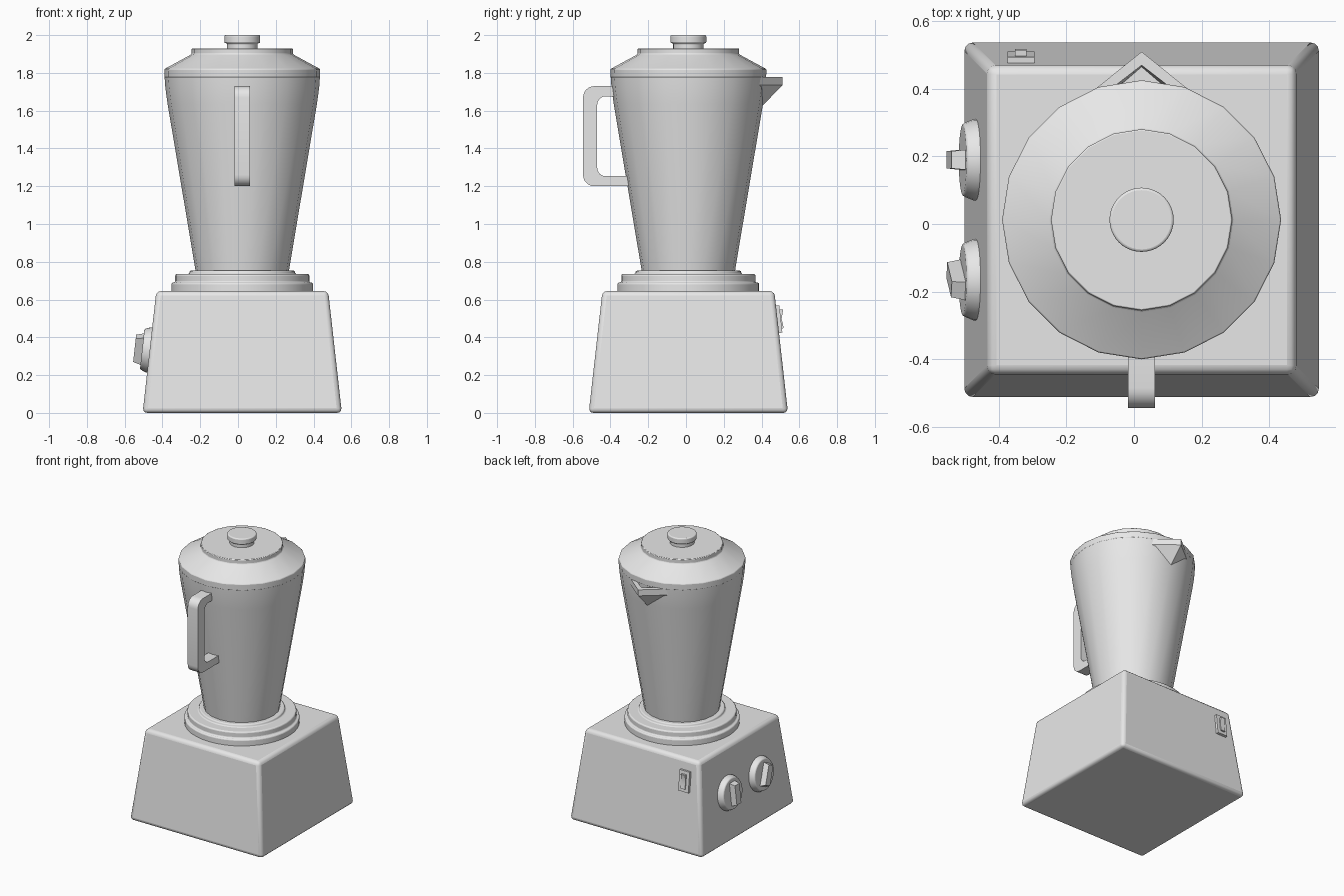
import bpy
import bmesh
from math import sin, cos, pi, atan2, radians
from mathutils import Matrix, Vector

if "Cube" in bpy.data.objects:
    bpy.data.objects.remove(bpy.data.objects["Cube"])

CX, CY = 0.0225, 0.0125            # axis of base and jug
BASE_H, BOTTOM, TOP = 0.645, 0.5275, 0.455
TILT = atan2(BOTTOM - TOP, BASE_H)  # lean of the base walls

grey = bpy.data.materials.new("light_grey")
grey.use_nodes = True
grey.diffuse_color = (0.8, 0.8, 0.8, 1)
grey.node_tree.nodes["Principled BSDF"].inputs["Base Color"].default_value = (0.8, 0.8, 0.8, 1)


def finish(name, bm, matrix=Matrix(), bevel=0, segments=3):
    """Turn a bmesh into a bevelled, shaded object."""
    bmesh.ops.recalc_face_normals(bm, faces=bm.faces)
    mesh = bpy.data.meshes.new(name)
    bm.to_mesh(mesh)
    bm.free()
    mesh.materials.append(grey)
    ob = bpy.data.objects.new(name, mesh)
    bpy.context.collection.objects.link(ob)
    ob.matrix_world = matrix
    if bevel:
        mod = ob.modifiers.new("Bevel", "BEVEL")
        mod.width, mod.segments = bevel, segments
        mod.limit_method, mod.angle_limit = "ANGLE", radians(30)
    bpy.ops.object.select_all(action="DESELECT")
    ob.select_set(True)
    bpy.context.view_layer.objects.active = ob
    bpy.ops.object.shade_smooth_by_angle(angle=radians(30))
    return ob


def lathe(name, profile, sides, matrix=Matrix.Translation((CX, CY, 0)), **kw):
    """Closed solid turned from (radius, height) points."""
    bm = bmesh.new()
    rings = [[bm.verts.new((r * cos(2 * pi * i / sides), r * sin(2 * pi * i / sides), z))
              for i in range(sides)] for r, z in profile]
    for a, b in zip(rings, rings[1:]):
        for i in range(sides):
            j = (i + 1) % sides
            bm.faces.new((a[i], a[j], b[j], b[i]))
    bm.faces.new(rings[0])
    bm.faces.new(rings[-1])
    return finish(name, bm, matrix, **kw)


def prism(name, outline, width, matrix=Matrix(), **kw):
    """Outline in local y, z, extruded evenly along x."""
    bm = bmesh.new()
    face = bm.faces.new([bm.verts.new((-width / 2, y, z)) for y, z in outline])
    new = bmesh.ops.extrude_face_region(bm, geom=[face])["geom"]
    bmesh.ops.translate(bm, vec=(width, 0, 0),
                        verts=[v for v in new if isinstance(v, bmesh.types.BMVert)])
    return finish(name, bm, matrix, **kw)


def block(name, size, top, matrix, **kw):
    """Tapered block resting on local z = 0: size (x, y, z), top scale."""
    bm = bmesh.new()
    bmesh.ops.create_cube(bm, size=1)
    for v in bm.verts:
        s = top if v.co.z > 0 else 1
        v.co = (v.co.x * size[0] * s, v.co.y * size[1] * s, (v.co.z + 0.5) * size[2])
    return finish(name, bm, matrix, **kw)


def wall_frame(side, offset, height):
    """Frame on a leaning wall: local y up the wall, local z outward."""
    out = Vector(side)
    along = Vector((0, 0, 1)).cross(out)
    reach = BOTTOM - (BOTTOM - TOP) * height / BASE_H
    normal = out * cos(TILT) + Vector((0, 0, sin(TILT)))
    up = Vector((0, 0, cos(TILT))) - out * sin(TILT)
    m = Matrix((along, up, normal)).transposed().to_4x4()
    spot = Vector((CX, CY, height)) + out * reach + along * offset
    return Matrix.Translation(spot) @ m


# Motor housing
block("base", (2 * BOTTOM, 2 * BOTTOM, BASE_H), TOP / BOTTOM,
      Matrix.Translation((CX, CY, 0)), bevel=0.025)

# Stepped collar under the jug
lathe("collar", [(0.375, 0.63), (0.375, 0.69), (0.355, 0.69), (0.355, 0.735),
                 (0.28, 0.735), (0.28, 0.753), (0.2, 0.753)], 40, bevel=0.012)

# Jug, lid and lid knob
lathe("jug", [(0.243, 0.72), (0.25, 0.77), (0.395, 1.634), (0.407, 1.72), (0.412, 1.79)], 20)
lathe("lid", [(0.412, 1.775), (0.413, 1.82), (0.275, 1.895), (0.268, 1.9),
              (0.268, 1.93)], 20, bevel=0.004, segments=2)
lathe("lid_knob", [(0.08, 1.92), (0.08, 1.957), (0.095, 1.957), (0.095, 2.0)],
      40, bevel=0.012)


# Handle: rounded C shape on the front of the jug
def corner(y, z, r, start, end):
    return [(y + r * cos(radians(start + (end - start) * i / 6)),
             z + r * sin(radians(start + (end - start) * i / 6))) for i in range(7)]


handle = [(-0.36, 1.73)] + corner(-0.485, 1.67, 0.06, 90, 180)
handle += corner(-0.485, 1.26, 0.06, 180, 270) + [(-0.28, 1.2), (-0.28, 1.253)]
handle += corner(-0.425, 1.298, 0.045, 270, 180) + corner(-0.425, 1.631, 0.045, 180, 90)
handle += [(-0.36, 1.676)]
prism("handle", handle, 0.08, Matrix.Translation((CX, 0, 0)))

# Spout: wedge with a sunken triangular channel
bm = bmesh.new()
tip, left, right = (0, 0.51), (0.155, 0.385), (-0.155, 0.385)
upper = [bm.verts.new((x, y, 1.778)) for x, y in (left, tip, right)]
lower = [bm.verts.new((x, y, 1.735)) for x, y in (left, tip, right)]
root = bm.verts.new((0, 0.395, 1.615))
inner = [(0.11, 0.385), (0, 0.47), (-0.11, 0.385)]
rim = [bm.verts.new((x, y, 1.778)) for x, y in inner]
floor = [bm.verts.new((x * 0.9, y - 0.005, 1.75)) for x, y in inner]
for i in range(3):
    j = (i + 1) % 3
    bm.faces.new((upper[i], upper[j], lower[j], lower[i]))
    bm.faces.new((upper[i], upper[j], rim[j], rim[i]))
    bm.faces.new((rim[i], rim[j], floor[j], floor[i]))
    bm.faces.new((lower[i], lower[j], root))
bm.faces.new(floor)
finish("spout", bm, Matrix.Translation((CX, 0, 0)))

# Two dials on the right wall
for name, y, turn in (("rear", 0.19, 0), ("front", -0.165, -25)):
    frame = wall_frame((-1, 0, 0), CY - y, 0.333)
    lathe(name + "_dial", [(0.12, -0.01), (0.12, 0.008), (0.107, 0.04)], 32, frame,
          bevel=0.006)
    block(name + "_dial_grip", (0.06, 0.16, 0.045), 0.85,
          frame @ Matrix.Rotation(radians(turn), 4, "Z") @ Matrix.Translation((0, 0, 0.035)))

# Rocker switch on the back wall
frame = wall_frame((0, 1, 0), CX + 0.335, 0.495)
block("switch_plate", (0.08, 0.145, 0.026), 1, frame @ Matrix.Translation((0, 0, -0.008)))
prism("switch_rocker", [(-0.05, 0), (0.05, 0), (0.05, 0.036), (0, 0.022), (-0.05, 0.028)],
      0.034, frame)
